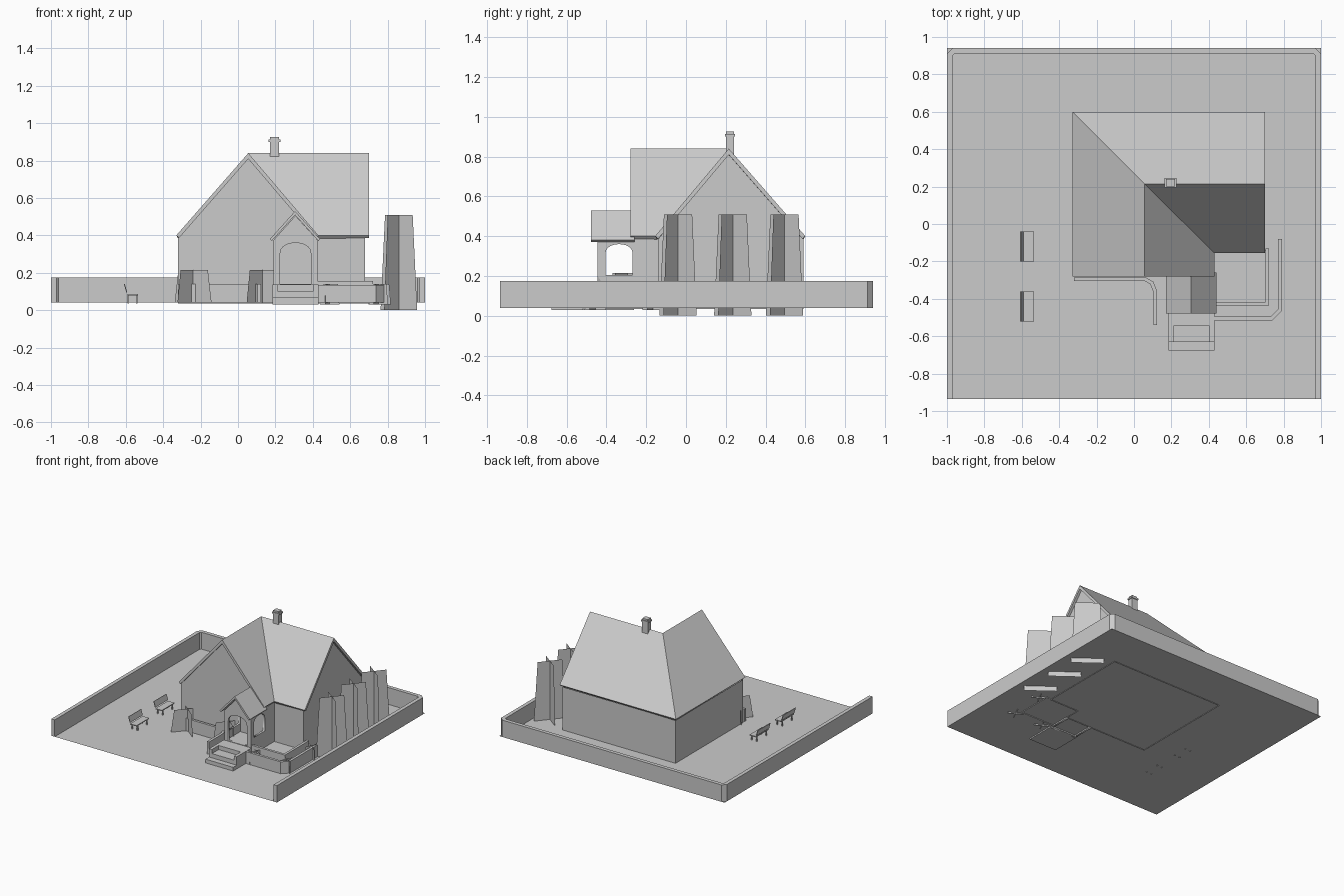
import bpy, bmesh
from math import pi, sin, cos, radians
from mathutils import Vector

if "Cube" in bpy.data.objects:
    bpy.data.objects.remove(bpy.data.objects["Cube"])

G = 0.04  # ground level


def mesh(name, verts, faces, thick=0.0, offset=-1):
    me = bpy.data.meshes.new(name)
    me.from_pydata(verts, [], faces)
    ob = bpy.data.objects.new(name, me)
    bpy.context.collection.objects.link(ob)
    if thick:
        m = ob.modifiers.new("thickness", 'SOLIDIFY')
        m.thickness, m.offset, m.use_even_offset = thick, offset, True
    return ob


def box(name, x0, x1, y0, y1, z0, z1):
    v = [(x, y, z) for z in (z0, z1) for x, y in ((x0, y0), (x1, y0), (x1, y1), (x0, y1))]
    return mesh(name, v, [(3, 2, 1, 0), (4, 5, 6, 7), (0, 1, 5, 4), (1, 2, 6, 5), (2, 3, 7, 6), (3, 0, 4, 7)])


def ribbon(name, path, z0, z1, thick):
    """Upright wall following a plan path."""
    n = len(path)
    v = [(x, y, z0) for x, y in path] + [(x, y, z1) for x, y in path]
    return mesh(name, v, [(i, i + 1, n + i + 1, n + i) for i in range(n - 1)], thick, 0)


def panel(name, loops, loc, turn, depth):
    """Upright slab from an outline plus holes."""
    cu = bpy.data.curves.new(name, 'CURVE')
    cu.dimensions, cu.fill_mode, cu.extrude = '2D', 'BOTH', depth / 2
    for pts in loops:
        s = cu.splines.new('POLY')
        s.points.add(len(pts) - 1)
        for p, (a, b) in zip(s.points, pts):
            p.co = (a, b, 0, 1)
        s.use_cyclic_u = True
    ob = bpy.data.objects.new(name, cu)
    ob.location, ob.rotation_euler = loc, (pi / 2, 0, turn)
    bpy.context.collection.objects.link(ob)
    return ob


def arch(a0, a1, z0, spring, top):
    c, r = (a0 + a1) / 2, (a1 - a0) / 2
    return [(a0, z0), (a1, z0)] + [(c + r * cos(t * pi / 10), spring + (top - spring) * sin(t * pi / 10) ** 0.8)
                                   for t in range(0, 11)]


def plant(name, x, y, w0, w1, z0, z1, angles):
    """Two crossed tapering cards."""
    v, f = [], []
    for a in angles:
        d = Vector((cos(radians(a)), sin(radians(a)), 0))
        c, k = Vector((x, y, 0)), len(v)
        for s, w, z in ((-1, w0, z0), (1, w0, z0), (1, w1, z1), (-1, w1, z1)):
            v.append(c + d * s * w / 2 + Vector((0, 0, z)))
        f.append((k, k + 1, k + 2, k + 3))
    mesh(name, v, f)


# Yard and its three-sided wall
mesh("ground", [(-1, -.935, G), (1, -.935, G), (1, .94, G), (-1, .94, G)], [(0, 1, 2, 3)])
ribbon("yard_wall", [(-.985, -.935), (-.985, .905), (-.965, .925), (.965, .925), (.985, .905), (.985, -.935)],
       G, .175, .03)

# House walls: L-shaped plan with two gables
plan = [(-.32, .59), (-.32, -.265), (.42, -.265), (.42, -.14), (.68, -.14), (.68, .59)]
n = len(plan)
v = [(x, y, .035) for x, y in plan] + [(x, y, .385) for x, y in plan]
v += [(.055, -.265, .812), (.68, .215, .812)]
f = [(i, (i + 1) % n, n + (i + 1) % n, n + i) for i in range(n)] + [(7, 8, 12), (10, 11, 13)]
mesh("house_walls", v, f)

# Main roof: hip at the outer corner, valley at the inner one
e = .40
rv = [(-.33, .60, e), (.70, .60, e), (.70, -.155, e), (.43, -.155, e), (.43, -.28, e), (-.33, -.28, e),
      (.055, -.28, .84), (.055, .215, .84), (.70, .215, .84)]
mesh("main_roof", rv, [(0, 5, 6, 7), (1, 0, 7, 8), (3, 2, 8, 7), (4, 3, 7, 6)], .02)

# Chimney
box("chimney", .17, .22, .20, .24, .78, .90)
box("chimney_cap", .164, .226, .195, .246, .90, .913)
box("chimney_top", .172, .218, .20, .24, .913, .926)

# Porch with arched openings
panel("porch_front", [[(.19, .03), (.425, .03), (.425, .375), (.307, .505), (.19, .375)],
                      arch(.225, .39, .14, .30, .36)], (0, -.437, 0), 0, .016)
for name, x in (("porch_side_left", .198), ("porch_side_right", .417)):
    panel(name, [[(-.445, .03), (-.262, .03), (-.262, .375), (-.445, .375)],
                 arch(-.405, -.268, .205, .31, .36)], (x, 0, 0), pi / 2, .016)
box("porch_floor", .20, .415, -.44, -.265, .04, .14)
mesh("porch_roof", [(.17, -.478, .38), (.17, -.26, .38), (.305, -.26, .53), (.305, -.478, .53),
                    (.44, -.478, .38), (.44, -.26, .38)], [(0, 3, 2, 1), (3, 4, 5, 2)], .014)

# Front steps with side cheeks
box("step_low", .185, .43, -.675, -.63, .03, .07)
box("step_mid", .21, .405, -.63, -.545, .03, .104)
box("step_top", .21, .405, -.545, -.445, .03, .137)
for name, x in (("cheek_left", .185), ("cheek_right", .405)):
    box(name, x, x + .025, -.63, -.445, .03, .137)

# Terrace with parapet
box("terrace_floor", .42, .71, -.425, -.14, G, .07)
ribbon("terrace_parapet", [(.425, -.427), (.712, -.427), (.712, -.13)], .035, .155, .02)

# Planting bed edges
ribbon("bed_edge_right", [(.43, -.505), (.735, -.505), (.78, -.46), (.78, -.08)], G, .135, .02)
ribbon("bed_edge_left", [(-.32, -.295), (.06, -.295), (.095, -.315), (.113, -.36), (.113, -.54)], G, .14, .02)

# Trees and shrubs
for i, y in enumerate((-.04, .235, .495)):
    plant(f"tree_{i}", .86, y, .245, .185, 0, .51, (50, -37))
for i, x in enumerate((-.24, .13)):
    plant(f"shrub_{i}", x, -.295, .25, .20, G, .215, (48, -38))
for i, (x, y) in enumerate(((.49, -.465), (.75, -.455), (.765, -.165))):
    plant(f"small_shrub_{i}", x, y, .12, .10, .03, .14, (65, -30))

# Benches facing the house
for i, y in enumerate((-.12, -.44)):
    box(f"bench_seat_{i}", -.592, -.535, y - .08, y + .08, .08, .087)
    mesh(f"bench_back_{i}", [(-.592, y - .08, .095), (-.592, y + .08, .095),
                             (-.605, y + .08, .14), (-.605, y - .08, .14)], [(0, 1, 2, 3)], .005)
    for j, (dx, dy) in enumerate(((-.59, -.06), (-.59, .06), (-.545, -.06), (-.545, .06))):
        box(f"bench_leg_{i}_{j}", dx, dx + .008, y + dy - .004, y + dy + .004, .035, .08)
